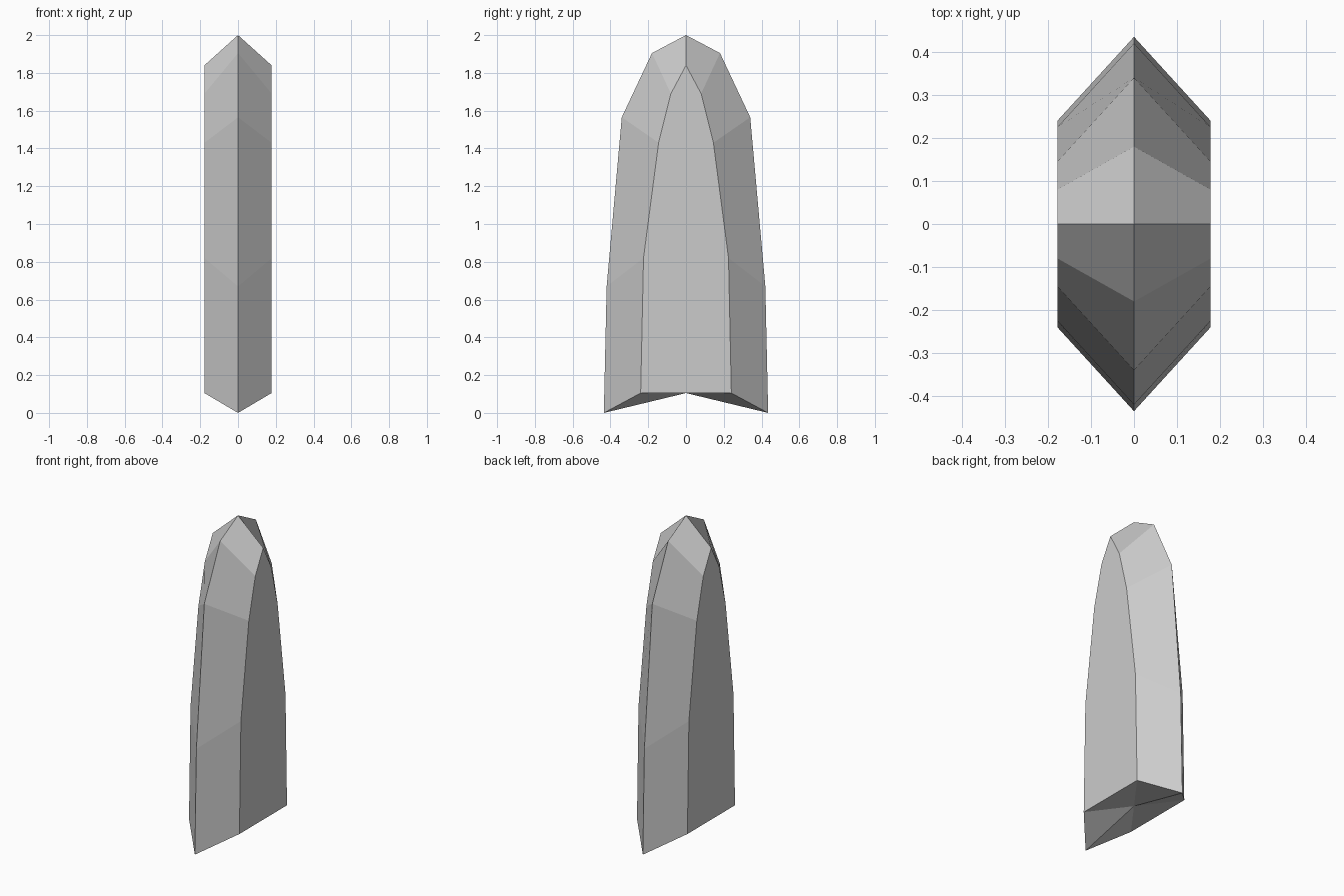
import bpy
import bmesh

cube = bpy.data.objects.get("Cube")
if cube:
    bpy.data.objects.remove(cube)

stone = bpy.data.materials.new("pale_grey_stone")
stone.use_nodes = True
stone.diffuse_color = (0.6, 0.6, 0.6, 1)
stone.node_tree.nodes["Principled BSDF"].inputs["Base Color"].default_value = (0.6, 0.6, 0.6, 1)

# Half profiles (y, z) of the middle ridge and of the flat side faces
RIDGE = [(0.435, 0), (0.42, 0.67), (0.34, 1.565), (0.18, 1.905), (0, 2)]
SIDE = [(0.24, 0.105), (0.225, 0.82), (0.145, 1.43), (0.08, 1.69), (0, 1.84)]
HALF_WIDTH = 0.178


def arch(bm, x, profile):
    """Full arch of vertices, front foot over the top to the back foot."""
    front = [(-y, z) for y, z in profile]
    back = list(reversed(profile))[1:]
    return [bm.verts.new((x, y, z)) for y, z in front + back]


bm = bmesh.new()
ridge = arch(bm, 0, RIDGE)
centre = bm.verts.new((0, 0, SIDE[0][1]))

for sign in (-1, 1):
    side = arch(bm, sign * HALF_WIDTH, SIDE)
    # Bevelled strip from the ridge to the side, then the flat side face
    for i in range(len(ridge) - 1):
        bm.faces.new((ridge[i], ridge[i + 1], side[i + 1], side[i]))
    bm.faces.new(side)
    # Underside: level in the middle, folding down to the ridge feet
    bm.faces.new((side[0], side[-1], centre))
    for end in (0, -1):
        bm.faces.new((ridge[end], side[end], centre))

bmesh.ops.recalc_face_normals(bm, faces=bm.faces)
mesh = bpy.data.meshes.new("faceted_blade")
bm.to_mesh(mesh)
bm.free()
mesh.materials.append(stone)
blade = bpy.data.objects.new("faceted_blade", mesh)
bpy.context.collection.objects.link(blade)
